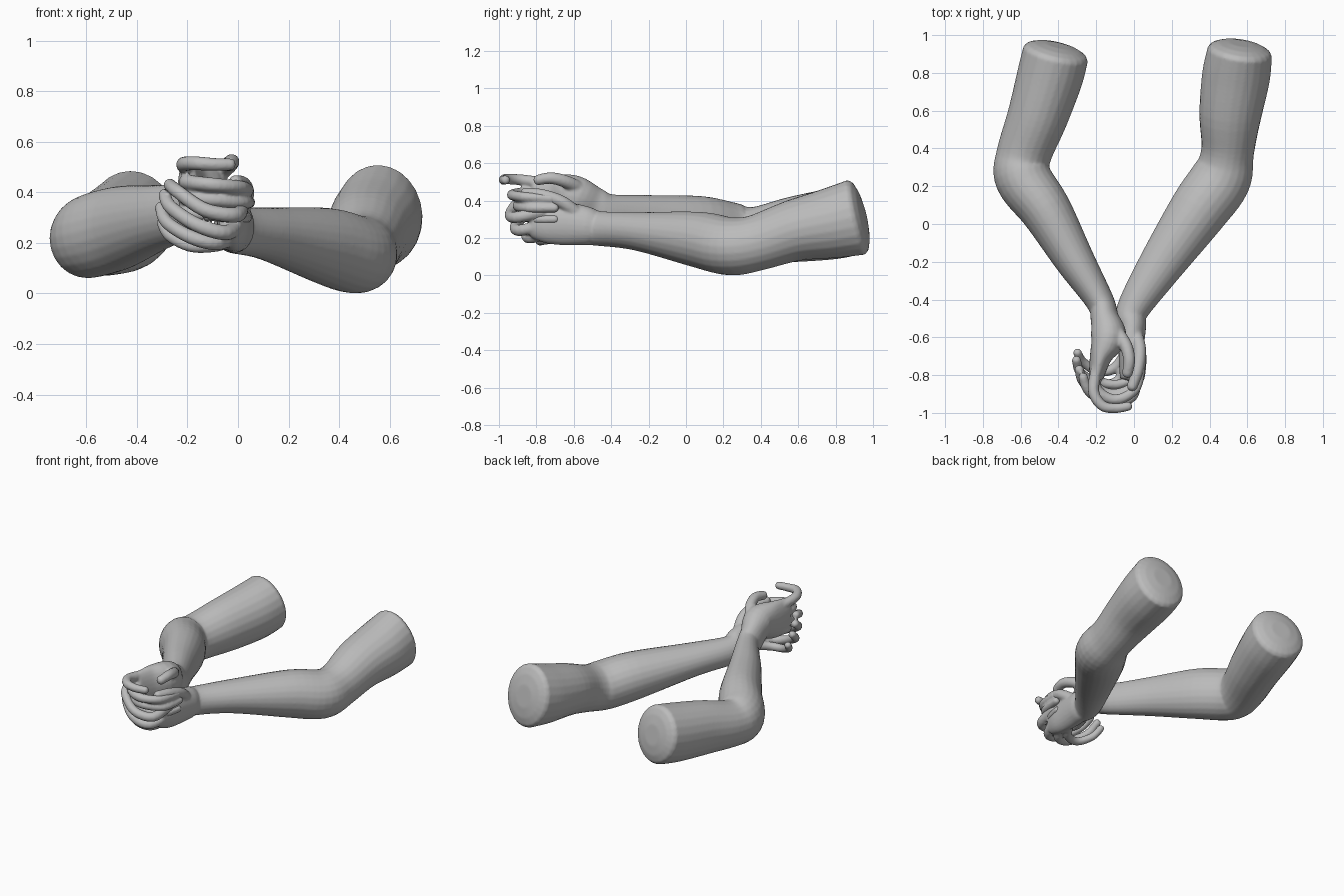
import bpy, bmesh, math
from mathutils import Vector

skin = bpy.data.materials.new("grey skin")
skin.diffuse_color = (0.5, 0.5, 0.5, 1)
Z = Vector((0, 0, 1))


def spline(rows, steps):
    """Catmull-Rom through rows of numbers."""
    out = []
    for i in range(len(rows) - 1):
        a, b, c, d = (rows[min(max(k, 0), len(rows) - 1)] for k in (i - 1, i, i + 1, i + 2))
        for s in range(steps):
            t = s / steps
            out.append([0.5 * (2 * q + (r - p) * t + (2 * p - 5 * q + 4 * r - u) * t * t
                               + (3 * q - p - 3 * r + u) * t ** 3)
                        for p, q, r, u in zip(a, b, c, d)])
    return out + [list(rows[-1])]


def loft(bm, rows, steps=5, sides=24, tip=0.5):
    """Elliptical tube; rows are x, y, z, half width, half height."""
    rows = spline(rows, steps)
    pts = [Vector(r[:3]) for r in rows]
    tans = [(pts[min(i + 1, len(pts) - 1)] - pts[max(i - 1, 0)]).normalized()
            for i in range(len(pts))]
    secs = [(p, t, r[3], r[4]) for p, t, r in zip(pts, tans, rows)]

    def cap(sec, sign):
        p, t, w, h = sec
        return [(p + t * sign * tip * w * math.sin(a), t, w * math.cos(a), h * math.cos(a))
                for a in (0.4, 0.8, 1.2)]
    secs = cap(secs[0], -1)[::-1] + secs + cap(secs[-1], 1)
    rings = []
    for p, t, w, h in secs:
        side = t.cross(Z).normalized()
        up = side.cross(t)
        rings.append([bm.verts.new(p + side * w * math.cos(a) + up * h * math.sin(a))
                      for a in (2 * math.pi * k / sides for k in range(sides))])
    for r0, r1 in zip(rings, rings[1:]):
        for k in range(sides):
            j = (k + 1) % sides
            bm.faces.new((r0[k], r0[j], r1[j], r1[k]))
    bm.faces.new(rings[0][::-1])
    bm.faces.new(rings[-1])


def build_arm(name, limb, digits):
    bm = bmesh.new()
    loft(bm, limb, tip=0.3)
    for r, path in digits:
        n = len(path) - 1
        loft(bm, [(*p, r * (1.1 - 0.25 * i / n), r * (1.1 - 0.25 * i / n))
                  for i, p in enumerate(path)], sides=14, tip=0.9)
    bmesh.ops.recalc_face_normals(bm, faces=bm.faces)
    me = bpy.data.meshes.new(name)
    bm.to_mesh(me)
    bm.free()
    me.materials.append(skin)
    ob = bpy.data.objects.new(name, me)
    bpy.context.collection.objects.link(ob)
    # fuse limb and fingers into one skin
    m = ob.modifiers.new("fuse", 'REMESH')
    m.mode = 'VOXEL'
    m.voxel_size = 0.008
    m.use_smooth_shade = True
    s = ob.modifiers.new("soften", 'SMOOTH')
    s.factor = 0.5
    s.iterations = 4


# Upper arm, elbow, forearm, wrist and palm of the arm on the left
build_arm("left_arm_and_hand", [
    (-0.415, 0.90, 0.300, 0.175, 0.190),
    (-0.445, 0.78, 0.275, 0.175, 0.190),
    (-0.51, 0.57, 0.245, 0.160, 0.175),
    (-0.585, 0.36, 0.215, 0.145, 0.150),
    (-0.585, 0.24, 0.225, 0.150, 0.165),
    (-0.465, 0.07, 0.260, 0.135, 0.165),
    (-0.315, -0.19, 0.300, 0.105, 0.130),
    (-0.18, -0.41, 0.330, 0.075, 0.105),
    (-0.155, -0.50, 0.370, 0.075, 0.105),
    (-0.135, -0.60, 0.425, 0.095, 0.110),
    (-0.175, -0.70, 0.415, 0.060, 0.125),
    (-0.20, -0.81, 0.410, 0.040, 0.120)],
    [  # index, middle, ring, little, thumb
    (0.029, [(-0.19, -0.74, .49), (-0.215, -0.88, .51), (-0.17, -0.96, .515),
             (-0.10, -0.975, .51), (-0.03, -0.965, .51)]),
    (0.029, [(-0.19, -0.74, .44), (-0.20, -0.87, .44), (-0.10, -0.93, .43),
             (0.01, -0.87, .42), (0.04, -0.72, .41)]),
    (0.028, [(-0.20, -0.74, .38), (-0.20, -0.86, .38), (-0.10, -0.90, .37),
             (0.02, -0.84, .36), (0.045, -0.70, .36)]),
    (0.026, [(-0.20, -0.74, .33), (-0.20, -0.82, .32), (-0.10, -0.85, .31),
             (0.0, -0.81, .30), (0.035, -0.70, .30)]),
    (0.034, [(-0.10, -0.56, .46), (-0.045, -0.64, .50), (-0.025, -0.72, .52),
             (-0.035, -0.79, .51)])])

# Upper arm, elbow, forearm, wrist and palm of the arm on the right
build_arm("right_arm_and_hand", [
    (0.56, 0.91, 0.310, 0.172, 0.205),
    (0.54, 0.78, 0.280, 0.180, 0.190),
    (0.51, 0.58, 0.240, 0.165, 0.165),
    (0.495, 0.38, 0.175, 0.140, 0.150),
    (0.46, 0.24, 0.155, 0.160, 0.155),
    (0.34, 0.07, 0.190, 0.155, 0.150),
    (0.12, -0.25, 0.235, 0.115, 0.105),
    (-0.01, -0.46, 0.250, 0.085, 0.093),
    (-0.01, -0.54, 0.265, 0.075, 0.105),
    (-0.015, -0.64, 0.275, 0.068, 0.115),
    (-0.02, -0.74, 0.275, 0.060, 0.105),
    (-0.03, -0.82, 0.280, 0.045, 0.080)],
    [  # index, middle, ring, little, thumb
    (0.030, [(0.01, -0.77, .34), (-0.01, -0.91, .31), (-0.13, -0.94, .33),
             (-0.235, -0.89, .40), (-0.27, -0.81, .43)]),
    (0.030, [(0.0, -0.76, .27), (-0.05, -0.89, .24), (-0.16, -0.91, .27),
             (-0.265, -0.84, .34), (-0.29, -0.77, .39)]),
    (0.029, [(-0.02, -0.72, .23), (-0.08, -0.83, .20), (-0.18, -0.85, .22),
             (-0.28, -0.79, .28), (-0.305, -0.72, .34)]),
    (0.027, [(-0.03, -0.66, .21), (-0.10, -0.76, .19), (-0.19, -0.78, .19),
             (-0.27, -0.73, .23), (-0.30, -0.68, .28)]),
    (0.034, [(0.0, -0.56, .31), (0.03, -0.66, .39), (0.02, -0.77, .43),
             (-0.01, -0.86, .44)])])
